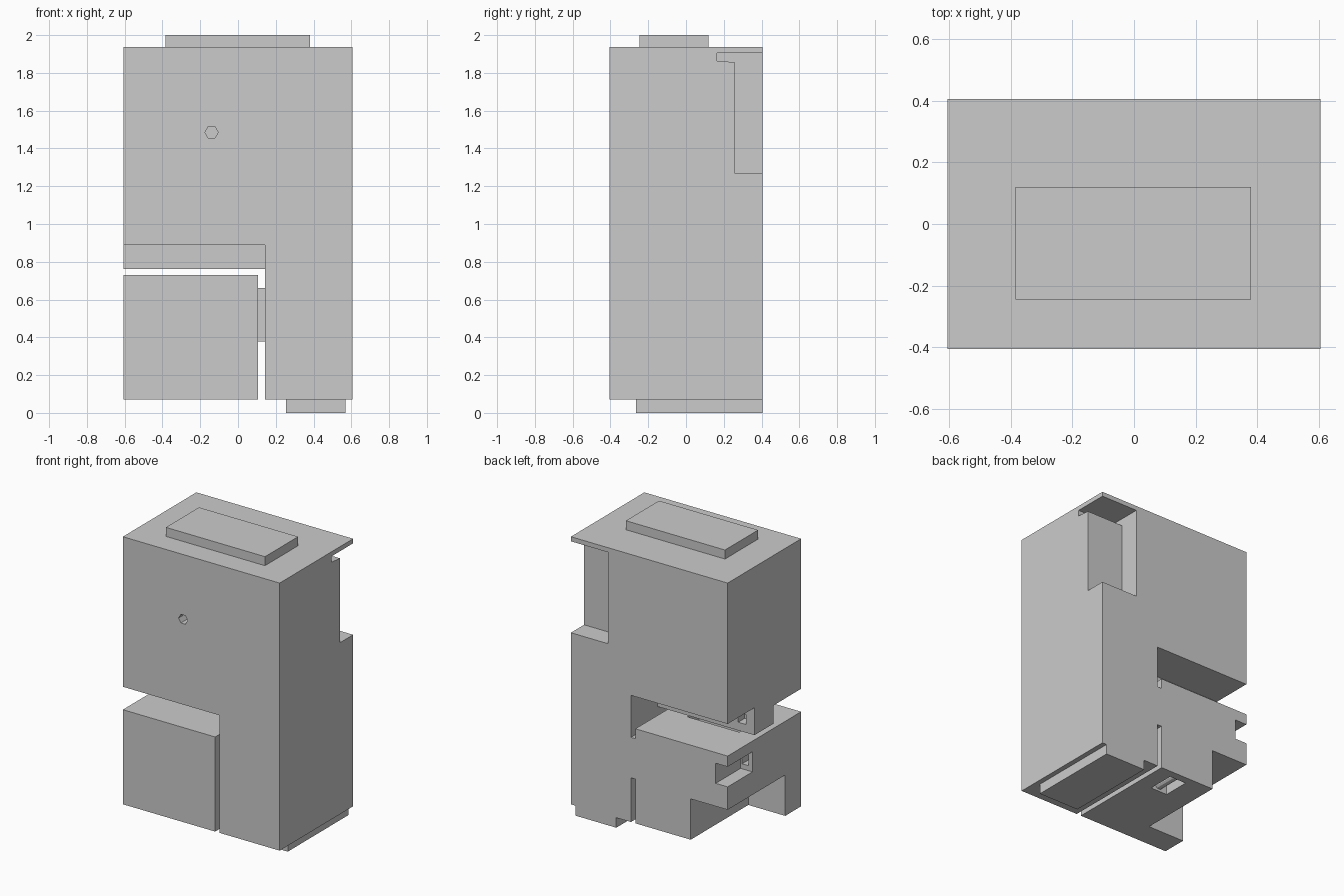
import bpy, bmesh
from math import cos, sin, tau

if "Cube" in bpy.data.objects:
    bpy.data.objects.remove(bpy.data.objects["Cube"])


def prism(name, pts, axis, lo, hi):
    """Extrude a 2D profile along an axis: 'x' takes (y, z) points, 'y' takes (x, z), 'z' takes (x, y)."""
    i = 'xyz'.index(axis)
    bm = bmesh.new()
    rings = []
    for d in (lo, hi):
        ring = []
        for p in pts:
            co = list(p)
            co.insert(i, d)
            ring.append(bm.verts.new(co))
        rings.append(ring)
    a, b = rings
    n = len(pts)
    bm.faces.new(a)
    bm.faces.new(b)
    for k in range(n):
        m = (k + 1) % n
        bm.faces.new((a[k], a[m], b[m], b[k]))
    bmesh.ops.recalc_face_normals(bm, faces=bm.faces)
    mesh = bpy.data.meshes.new(name)
    bm.to_mesh(mesh)
    bm.free()
    ob = bpy.data.objects.new(name, mesh)
    bpy.context.collection.objects.link(ob)
    return ob


def box(name, x0, x1, y0, y1, z0, z1):
    return prism(name, [(x0, y0), (x1, y0), (x1, y1), (x0, y1)], 'z', z0, z1)


def ngon(cx, cy, r, n):
    return [(cx + r * cos(tau * k / n), cy + r * sin(tau * k / n)) for k in range(n)]


def carve(target, cutter):
    mod = target.modifiers.new("carve", 'BOOLEAN')
    mod.operation = 'DIFFERENCE'
    mod.solver = 'EXACT'
    mod.object = cutter
    bpy.context.view_layer.objects.active = target
    bpy.ops.object.modifier_apply(modifier=mod.name)
    bpy.data.objects.remove(cutter)


# Upper body and right column, with the stepped underside over the lower block
body = box("main_body", -0.605, 0.605, -0.405, 0.405, 0.07, 1.937)
step = [(-0.5, 0), (0.5, 0), (0.5, 0.954), (0.11, 0.954),
        (0.11, 0.763), (-0.1, 0.763), (-0.1, 0.89), (-0.5, 0.89)]
carve(body, prism("underside_cutter", step, 'x', -0.7, 0.142))

# Back corner recess with undercut lip
recess = [(0.5, 1.267), (0.26, 1.267), (0.26, 1.856), (0.165, 1.864),
          (0.165, 1.905), (0.5, 1.905)]
carve(body, prism("recess_cutter", recess, 'x', 0.32, 0.7))

# Hexagonal pin hole in the front, and small socket in the middle rib
carve(body, prism("pin_hole_cutter", ngon(-0.14, 1.485, 0.035, 6), 'y', -0.5, -0.3))
carve(body, box("rib_socket_cutter", -0.54, -0.48, 0.04, 0.2, 0.82, 0.89))

# Lower left block with its cut-outs
block = box("lower_block", -0.605, 0.107, -0.405, 0.405, 0.07, 0.73)
cuts = {
    "leg_cutter": (-0.7, -0.32, -0.23, 0.5, 0.0, 0.355),
    "side_notch_cutter": (-0.7, -0.513, 0.131, 0.5, 0.515, 0.655),
    "notch_socket_cutter": (-0.575, -0.525, 0.05, 0.2, 0.55, 0.63),
    "top_slot_cutter": (-0.46, -0.06, -0.06, 0.07, 0.64, 0.8),
    "bottom_window_cutter": (-0.14, -0.01, 0.16, 0.35, 0.0, 0.17),
}
for name, dims in cuts.items():
    carve(block, box(name, *dims))

# Pin inside the bottom window, and tab joining block to column
prism("window_pin", ngon(-0.075, 0.115, 0.03, 12), 'y', 0.155, 0.355)
box("joining_tab", 0.1, 0.15, -0.05, 0.404, 0.378, 0.66)

# Top pad and bottom foot
box("top_pad", -0.385, 0.38, -0.245, 0.12, 1.93, 2.0)
box("bottom_foot", 0.255, 0.57, -0.265, 0.405, 0.0, 0.071)
